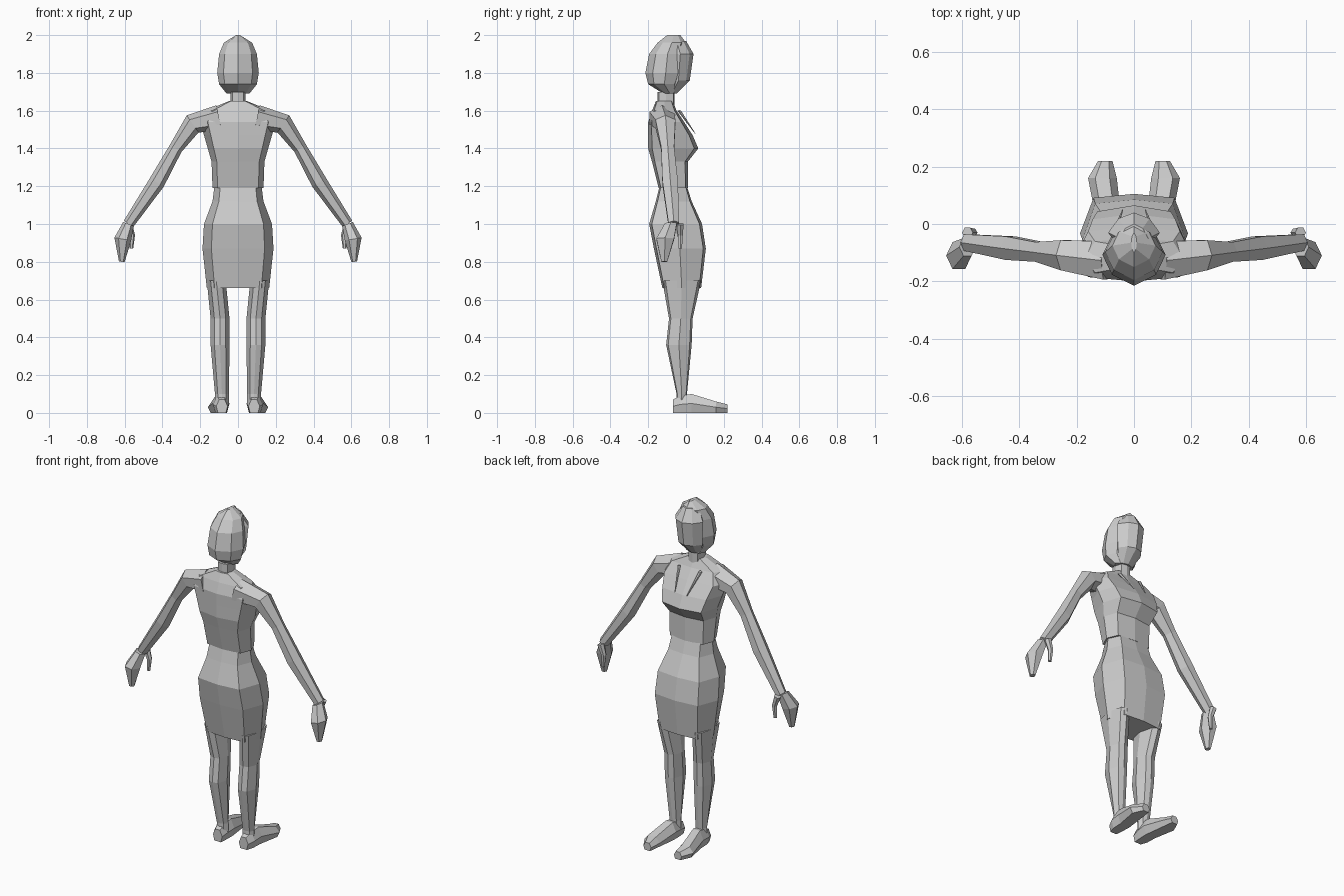
import bpy, bmesh
from math import cos, sin, pi
from mathutils import Vector

default_cube = bpy.data.objects.get("Cube")
if default_cube:
    bpy.data.objects.remove(default_cube, do_unlink=True)

grey = bpy.data.materials.new("plain grey")
grey.use_nodes = True
grey.diffuse_color = (0.6, 0.6, 0.6, 1)
shader = next(node for node in grey.node_tree.nodes if node.type == 'BSDF_PRINCIPLED')
shader.inputs["Base Color"].default_value = grey.diffuse_color


def loft(name, rings, side=1):
    """Skin equal-length rings and cap both ends; side -1 mirrors in x."""
    bm = bmesh.new()
    loops = [[bm.verts.new((point[0] * side, point[1], point[2])) for point in ring]
             for ring in rings]
    for lower, upper in zip(loops, loops[1:]):
        for i in range(len(lower)):
            bm.faces.new((lower[i - 1], lower[i], upper[i], upper[i - 1]))
    bm.faces.new(loops[0])
    bm.faces.new(loops[-1])
    bmesh.ops.recalc_face_normals(bm, faces=bm.faces)
    mesh = bpy.data.meshes.new(name)
    bm.to_mesh(mesh)
    bm.free()
    mesh.materials.append(grey)
    part = bpy.data.objects.new(name, mesh)
    bpy.context.collection.objects.link(part)


def level(z, half, back, front, corner=0.75, inset=0.08, centre=0):
    """Horizontal eight-point section: a panel front and back, a ridge each side."""
    slope = (front - back) * inset
    middle = (front + back) / 2
    outline = [(0, front), (corner, front - slope), (1, middle), (corner, back + slope),
               (0, back), (-corner, back + slope), (-1, middle), (-corner, front - slope)]
    return [(centre + across * half, y, z) for across, y in outline]


def body(name, sections, **shape):
    loft(name, [level(*section, **shape) for section in sections])


def limb(name, path, side, depth, depth_at):
    """Six-sided tube along (x, z, radius) points; depth_at gives y from x."""
    centres = [Vector((x, depth_at(x), z)) for x, z, radius in path]
    rings = []
    for i, centre in enumerate(centres):
        along = centres[min(i + 1, len(path) - 1)] - centres[max(i - 1, 0)]
        across = Vector((-along.z, 0, along.x)).normalized()
        forward = Vector((0, depth, 0))
        radius = path[i][-1]
        rings.append([centre + radius * (cos(step * pi / 3) * across + sin(step * pi / 3) * forward)
                      for step in range(6)])
    loft(name, rings, side)


def foot_section(y, centre, half, top):
    """Upright section of a foot with a flat sole and a narrower instep."""
    outline = [(-1, top / 2), (-half_instep, top), (half_instep, top),
               (1, top / 2), (half_sole, 0), (-half_sole, 0)]
    return [(centre + across * half, y, z) for across, z in outline]


half_instep, half_sole = 0.5, 0.7

# Upper body with the chest shelf and sloping shoulders
body("bodice", [
    (1.19, .135, -.145, .01), (1.33, .14, -.18, .01), (1.4, .16, -.2, .065),
    (1.47, .18, -.2, .035), (1.54, .2, -.2, -.01), (1.6, .17, -.18, -.05),
    (1.65, .05, -.16, -.07)], corner=0.8)

body("neck", [(z, .04, -.15, -.06) for z in (1.6, 1.7)])

# Skirt from waist to hem
body("skirt", [
    (1.2, .125, -.14, .005), (1.12, .135, -.16, .03), (1, .18, -.195, .085),
    (.87, .188, -.17, .105), (.66, .165, -.125, .08)], inset=0.05)

# Hair mass at the back, face set into it
body("hair", [
    (1.69, .06, -.12, -.05), (1.74, .1, -.2, -.03), (1.8, .11, -.215, 0),
    (1.9, .1, -.195, 0), (1.96, .075, -.15, 0), (2, .01, -.1, -.03)],
    corner=0.7, inset=0.18)
body("face", [
    (1.69, .045, -.1, -.05), (1.76, .08, -.1, .02), (1.9, .09, -.1, .04),
    (1.97, .05, -.1, 0)], corner=0.6, inset=0.15)

arm_path = [(.1, 1.56, .07), (.24, 1.53, .055), (.33, 1.4, .036),
            (.43, 1.22, .043), (.58, 1, .03)]
hand_path = [(.58, 1, .03), (.61, .92, .045), (.615, .8, .015)]
thumb_path = [(.58, 1, .02), (.56, .94, .015), (.565, .87, .01)]
fold_path = [(.07, 1.6, .01), (.04, 1.48, .002)]

leg_levels = [
    {"z": .7, "centre": .115, "half": .05, "back": -.125, "front": .08},
    {"z": .5, "centre": .095, "half": .05, "back": -.09, "front": .035},
    {"z": .36, "centre": .095, "half": .05, "back": -.105, "front": .03},
    {"z": .1, "centre": .085, "half": .037, "back": -.05, "front": .005},
    {"z": .05, "centre": .085, "half": .037, "back": -.05, "front": .005}]

# Foot sections run from heel to toe
foot_sections = [(-.07, .085, .03, .07), (-.03, .09, .042, .09), (.03, .09, .045, .1),
                 (.16, .11, .05, .06), (.22, .1, .025, .045)]

for label, side in (("left", 1), ("right", -1)):
    limb(label + "_arm", arm_path, side, depth=1.1, depth_at=lambda x: .13 * x - .14)
    limb(label + "_hand", hand_path, side, depth=1.2, depth_at=lambda x: .5 - x)
    limb(label + "_thumb", thumb_path, side, depth=1, depth_at=lambda x: -.03)
    limb(label + "_collar_fold", fold_path, side, depth=1, depth_at=lambda x: .16 - 2.8 * x)
    loft(label + "_leg", [level(**section, corner=0.6) for section in leg_levels], side)
    loft(label + "_foot", [foot_section(*section) for section in foot_sections], side)
